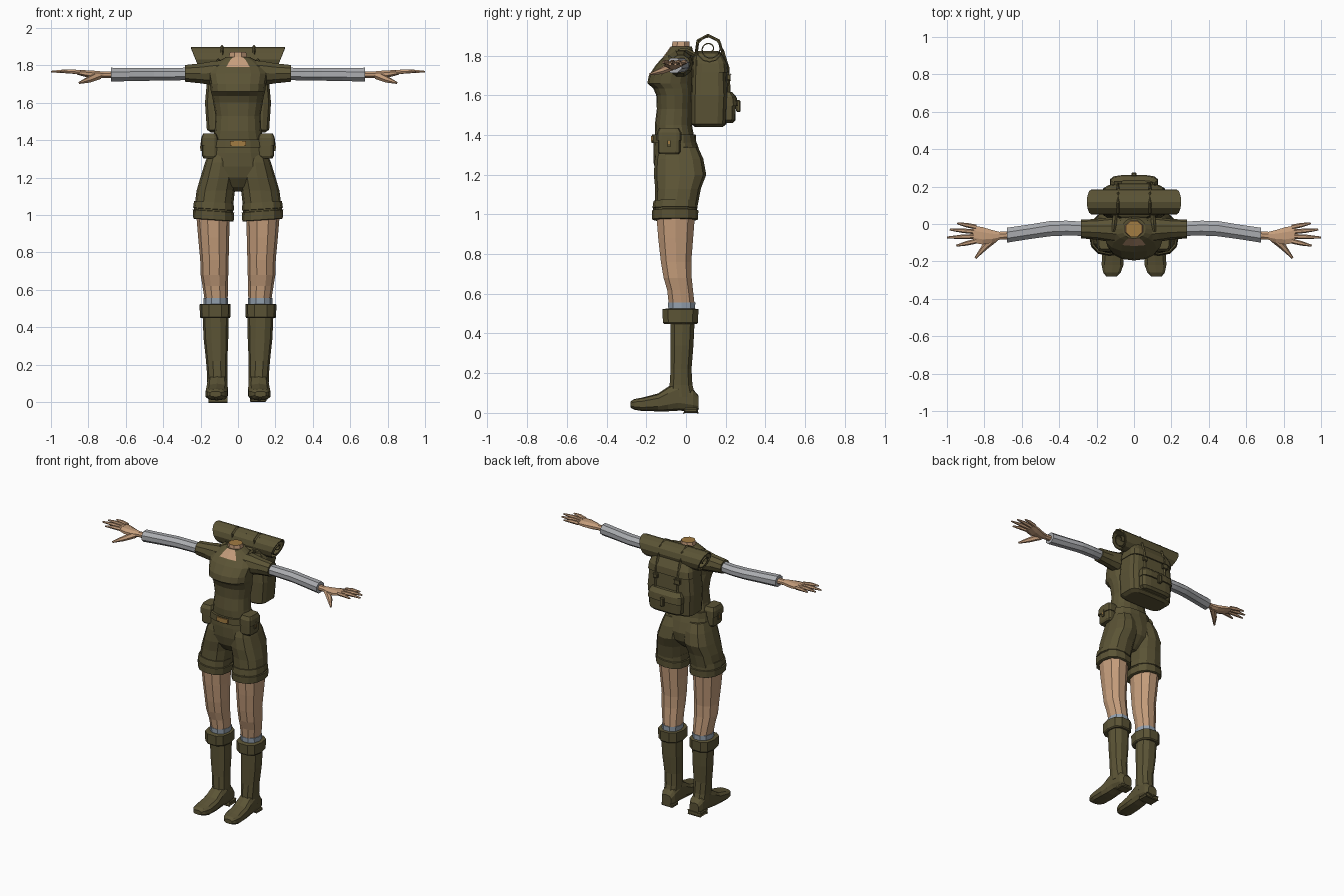
import bpy, bmesh, math
from mathutils import Vector

def material(name, rgb):
    m = bpy.data.materials.new(name)
    m.diffuse_color = (*rgb, 1)
    return m

OLIVE = material("olive cloth", (0.105, 0.088, 0.036))
SKIN = material("skin", (0.56, 0.34, 0.20))
GREY = material("grey sleeve", (0.40, 0.41, 0.43))
SOCK = material("blue grey sock", (0.30, 0.36, 0.43))
BRASS = material("brass", (0.36, 0.20, 0.055))

def finish(name, bm, *mats):
    bmesh.ops.recalc_face_normals(bm, faces=bm.faces)
    me = bpy.data.meshes.new(name)
    bm.to_mesh(me)
    bm.free()
    ob = bpy.data.objects.new(name, me)
    bpy.context.collection.objects.link(ob)
    for m in mats:
        me.materials.append(m)
    return ob

def skin_rings(bm, rings):
    """Bridge closed rings of points and cap both ends."""
    vs = [[bm.verts.new(p) for p in r] for r in rings]
    n = len(vs[0])
    for a, b in zip(vs, vs[1:]):
        for i in range(n):
            j = (i + 1) % n
            bm.faces.new((a[i], a[j], b[j], b[i]))
    bm.faces.new(vs[0])
    bm.faces.new(vs[-1])

def loft(name, rings, mat, axis="z", n=12, power=2, side=1, phase=0.0, tilt=0):
    """Rings are (position, centre a, centre b, radius a, radius b) along an axis."""
    out = []
    for t, ca, cb, ra, rb in rings:
        ring = []
        for i in range(n):
            ang = 2 * math.pi * (i + phase) / n
            c, s = math.cos(ang), math.sin(ang)
            a = ca + ra * math.copysign(abs(c) ** (2 / power), c)
            b = cb + rb * math.copysign(abs(s) ** (2 / power), s)
            p = {"z": (a, b, t + tilt * (a - ca)), "x": (t, a, b), "y": (a, t, b)}[axis]
            ring.append((p[0] * side, p[1], p[2]))
        out.append(ring)
    bm = bmesh.new()
    skin_rings(bm, out)
    return finish(name, bm, mat)

def body(rows, cx=0):
    """(z, front y, back y, half width) to loft rings."""
    return [(z, cx, (f + b) / 2, w, (b - f) / 2) for z, f, b, w in rows]

def tube(name, pts, radii, mat, side=1, n=6):
    pts = [Vector((p[0] * side, p[1], p[2])) for p in pts]
    rings = []
    for i, p in enumerate(pts):
        d = (pts[min(i + 1, len(pts) - 1)] - pts[max(i - 1, 0)]).normalized()
        u = d.cross(Vector((0, 0, 1)) if abs(d.z) < 0.9 else Vector((1, 0, 0))).normalized()
        v = d.cross(u)
        rings.append([p + radii[i] * (u * math.cos(k * math.tau / n) + v * math.sin(k * math.tau / n))
                      for k in range(n)])
    bm = bmesh.new()
    skin_rings(bm, rings)
    return finish(name, bm, mat)

def box(name, centre, size, mat, bevel=0.0, side=1):
    bm = bmesh.new()
    bmesh.ops.create_cube(bm, size=1)
    for v in bm.verts:
        v.co = Vector([c + a * s for c, a, s in zip(centre, v.co, size)])
        v.co.x *= side
    if bevel:
        bmesh.ops.bevel(bm, geom=list(bm.edges), offset=bevel, segments=1, affect='EDGES')
    return finish(name, bm, mat)

# Shirt with an open neckline
shirt = loft("shirt", body([
    (1.37, -.155, .045, .142), (1.45, -.157, .03, .125), (1.53, -.147, .03, .12),
    (1.60, -.15, .035, .132), (1.635, -.165, .035, .138), (1.66, -.195, .035, .145),
    (1.70, -.187, .04, .15), (1.755, -.15, .04, .16), (1.79, -.118, .04, .145),
    (1.825, -.092, .035, .10), (1.845, -.078, .03, .062)]), OLIVE, n=16, power=2.3)
shirt.data.materials.append(SKIN)
for f in shirt.data.polygons:
    if f.center.z > 1.80 and f.center.y < -.05 and abs(f.center.x) < .04:
        f.material_index = 1

# Neck with its cut top
neck = loft("neck", body([(1.79, -.08, .02, .055), (1.845, -.074, .022, .052),
                          (1.87, -.072, .02, .047)]), SKIN, n=8, phase=.5)
neck.data.materials.append(BRASS)
for f in neck.data.polygons:
    if f.normal.z > .9 and f.center.z > 1.86:
        f.material_index = 1

# Shorts seat, belt and buckle
loft("shorts_seat", body([(1.40, -.16, .04, .142), (1.33, -.165, .065, .158), (1.26, -.163, .085, .178),
                          (1.20, -.15, .075, .165), (1.15, -.115, .03, .09), (1.125, -.07, .0, .03)]),
     OLIVE, n=16, power=2.3)
loft("belt", body([(1.36, -.173, .052, .155), (1.402, -.171, .049, .15)]), OLIVE, n=16, power=2.3)
box("belt_buckle", (0, -.17, 1.382), (.085, .014, .028), BRASS)

for s, label in ((1, "left"), (-1, "right")):
    # Shorts legs and turned cuffs
    loft(f"shorts_leg_{label}", [
        (1.34, .085, -.04, .07, .10), (1.28, .092, -.035, .085, .122), (1.20, .104, -.03, .098, .132),
        (1.13, .119, -.04, .103, .115), (1.04, .13, -.05, .103, .108)],
        OLIVE, power=2.4, side=s, tilt=-.03)
    loft(f"shorts_cuff_{label}", [
        (.972, .131, -.055, .103, .11), (.975, .131, -.055, .108, .116), (1.02, .131, -.055, .111, .117),
        (1.022, .131, -.055, .104, .11), (1.03, .131, -.055, .104, .11), (1.032, .131, -.055, .109, .114),
        (1.068, .129, -.053, .106, .111)], OLIVE, power=2.4, side=s, tilt=.07)
    # Bare leg, sock and boot
    loft(f"leg_{label}", [
        (1.0, .133, -.052, .09, .102), (.88, .13, -.052, .083, .092), (.76, .126, -.05, .076, .08),
        (.68, .126, -.042, .074, .074), (.62, .122, -.03, .068, .068), (.55, .117, -.022, .062, .068)],
        SKIN, n=10, side=s, power=2.2)
    loft(f"sock_{label}", [(.50, .119, -.021, .064, .07), (.557, .118, -.022, .066, .072)],
         SOCK, n=10, side=s, power=2.2)
    loft(f"boot_cuff_{label}", [
        (.448, .122, -.028, .076, .086), (.455, .122, -.028, .082, .092), (.522, .122, -.028, .083, .094),
        (.525, .122, -.028, .07, .076)], OLIVE, n=10, side=s, power=2.6)
    loft(f"boot_shaft_{label}", [
        (.46, .12, -.018, .069, .064), (.34, .118, -.02, .066, .06), (.22, .114, -.025, .057, .055),
        (.14, .111, -.025, .054, .06), (.08, .11, -.02, .054, .072)], OLIVE, n=10, side=s, power=2.3)
    loft(f"boot_foot_{label}", [
        (.064, .108, .05, .036, .036), (.035, .108, .065, .05, .055), (-.04, .109, .085, .054, .074),
        (-.09, .111, .07, .056, .062), (-.14, .112, .053, .06, .045), (-.22, .115, .043, .06, .034),
        (-.26, .118, .043, .048, .027), (-.28, .12, .042, .03, .015)],
        OLIVE, axis="y", n=10, side=s, power=3, phase=.5)
    box(f"boot_heel_{label}", (.108, .025, .012), (.09, .07, .024), OLIVE, .006, s)

    # Short sleeve, long undersleeve and wrist
    loft(f"short_sleeve_{label}", [
        (.07, -.035, 1.765, .07, .065), (.13, -.03, 1.758, .066, .068), (.20, -.028, 1.757, .055, .056),
        (.283, -.027, 1.757, .05, .047)], OLIVE, axis="x", n=10, side=s)
    loft(f"long_sleeve_{label}", [
        (.24, -.027, 1.755, .04, .036), (.36, -.022, 1.752, .043, .036), (.45, -.025, 1.752, .044, .037),
        (.56, -.042, 1.751, .042, .038), (.68, -.06, 1.75, .043, .04)],
        GREY, axis="x", n=8, side=s, phase=.5)
    loft(f"hand_{label}", [
        (.66, -.06, 1.75, .024, .02), (.72, -.063, 1.75, .023, .018), (.76, -.066, 1.75, .037, .022),
        (.81, -.063, 1.755, .05, .02), (.86, -.055, 1.762, .05, .013)],
        SKIN, axis="x", n=8, side=s, phase=.5)
    # Fingers and thumb
    for i, (y0, tip) in enumerate([(-.016, (.945, .004)), (-.042, (.985, -.03)),
                                   (-.066, (1.0, -.072)), (-.092, (.95, -.116))]):
        x0, mid = .845, (.845 + tip[0]) / 2
        tube(f"finger_{i + 1}_{label}", [(x0, y0, 1.763), (mid, (y0 + tip[1]) / 2, 1.768),
                                        (tip[0], tip[1], 1.766)], [.013, .012, .005], SKIN, s)
    tube(f"thumb_{label}", [(.745, -.075, 1.745), (.80, -.125, 1.722), (.848, -.182, 1.706)],
         [.022, .017, .006], SKIN, s)

    # Belt pouch with flap and stud
    loft(f"pouch_{label}", [(1.303, .15, -.085, .035, .05), (1.315, .15, -.085, .042, .058),
                            (1.40, .15, -.085, .042, .058), (1.43, .152, -.085, .036, .05)],
         OLIVE, n=12, power=5, side=s, phase=.5)
    loft(f"pouch_flap_{label}", [(1.372, .152, -.085, .046, .064), (1.412, .152, -.085, .045, .063),
                                 (1.436, .152, -.085, .035, .05)],
         OLIVE, n=12, power=5, side=s, phase=.5)
    box(f"pouch_tab_{label}", (.196, -.085, 1.365), (.008, .02, .045), OLIVE, 0, s)
    box(f"pouch_stud_{label}", (.2, -.085, 1.362), (.006, .01, .014), BRASS, 0, s)

    # Straps from the bedroll down the pack, with buckles
    tube(f"pack_strap_{label}", [(.085, .05, 1.80), (.085, .06, 1.875), (.085, .11, 1.902),
                                 (.085, .165, 1.875), (.085, .185, 1.82), (.085, .21, 1.74), (.085, .218, 1.6)],
         [.008] * 7, OLIVE, s, 4)
    box(f"strap_buckle_{label}", (.085, .215, 1.69), (.035, .02, .03), OLIVE, .004, s)
    tube(f"shoulder_strap_{label}", [(.10, .05, 1.80), (.105, .0, 1.827), (.11, -.04, 1.825)],
         [.012, .012, .008], OLIVE, s, 4)

# Backpack body, lid and rear pocket
loft("backpack", body([(1.44, .045, .185, .145), (1.455, .025, .205, .168), (1.60, .025, .212, .178),
                       (1.74, .03, .205, .165), (1.80, .035, .185, .15), (1.815, .05, .165, .13)]),
     OLIVE, n=16, power=4.5, phase=.5)
loft("backpack_lid", body([(1.715, .035, .216, .172), (1.76, .035, .21, .166), (1.812, .04, .18, .147),
                           (1.822, .06, .16, .12)]), OLIVE, n=16, power=4.5, phase=.5)
loft("rear_pocket", body([(1.46, .18, .235, .105), (1.475, .17, .25, .122), (1.56, .17, .252, .125),
                          (1.605, .18, .235, .112)]), OLIVE, n=12, power=4, phase=.5)
loft("pocket_flap", body([(1.545, .17, .262, .13), (1.59, .17, .256, .128), (1.617, .18, .232, .11)]),
     OLIVE, n=12, power=4, phase=.5)
box("pocket_clasp", (0, .264, 1.545), (.028, .022, .06), OLIVE, .005)

# Rolled blanket: a spiral sheet with slanted ends
bm = bmesh.new()
cols = []
for i in range(31):
    t = i / 30
    a, r = math.radians(-60 + 900 * t), .015 + .049 * min(1, t * 1.7)
    y, z = .118 + r * math.cos(a), 1.832 + r * math.sin(a)
    w = .227 + .4 * (z - 1.832)
    cols.append([bm.verts.new((x, y, z)) for x in (-w, 0, w)])
for a, b in zip(cols, cols[1:]):
    for k in range(2):
        bm.faces.new((a[k], a[k + 1], b[k + 1], b[k]))
roll = finish("bedroll", bm, OLIVE)
mod = roll.modifiers.new("thickness", "SOLIDIFY")
mod.thickness, mod.offset = .006, 0
